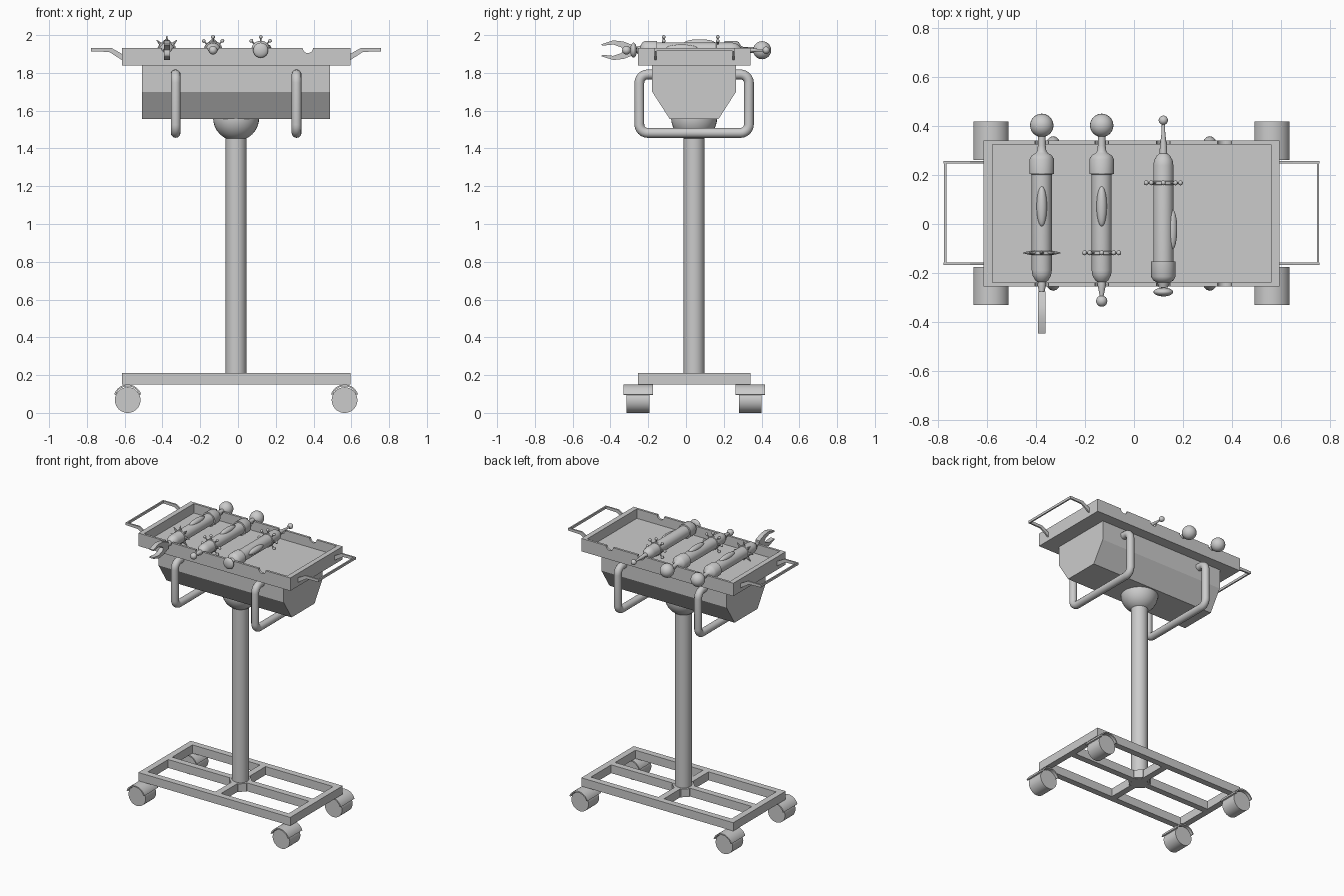
import bpy, bmesh, math
from mathutils import Matrix, Vector

if "Cube" in bpy.data.objects:
    bpy.data.objects.remove(bpy.data.objects["Cube"])

CX, CY = -0.01, 0.043          # centre of the stand
HX, HY = 0.605, 0.298          # half size of tray and base
AXIS_Z = 1.92                  # height of the tool axes


def finish(name, bm, mat=None, smooth=True):
    bmesh.ops.recalc_face_normals(bm, faces=bm.faces)
    me = bpy.data.meshes.new(name)
    bm.to_mesh(me)
    bm.free()
    ob = bpy.data.objects.new(name, me)
    bpy.context.collection.objects.link(ob)
    if mat is not None:
        me.transform(mat)
    if smooth:
        bpy.ops.object.select_all(action='DESELECT')
        ob.select_set(True)
        bpy.context.view_layer.objects.active = ob
        bpy.ops.object.shade_smooth_by_angle(angle=math.radians(35))
    return ob


def add_box(bm, x0, x1, y0, y1, z0, z1):
    m = Matrix.Translation(((x0+x1)/2, (y0+y1)/2, (z0+z1)/2)) @ Matrix.Diagonal((x1-x0, y1-y0, z1-z0, 1))
    bmesh.ops.create_cube(bm, size=1, matrix=m)


def add_prism(bm, pts, axis, a, b):
    # extrude a 2D outline along x (points are y,z) or y (points are x,z)
    put = (lambda p: (a, p[0], p[1])) if axis == 'x' else (lambda p: (p[0], a, p[1]))
    face = bm.faces.new([bm.verts.new(put(p)) for p in pts])
    new = bmesh.ops.extrude_face_region(bm, geom=[face], use_keep_orig=True)['geom']
    shift = Vector((b-a, 0, 0)) if axis == 'x' else Vector((0, b-a, 0))
    bmesh.ops.translate(bm, verts=[v for v in new if isinstance(v, bmesh.types.BMVert)], vec=shift)


def add_ball(bm, pos, radii, seg=24):
    m = Matrix.Translation(pos) @ Matrix.Diagonal((*radii, 1))
    bmesh.ops.create_uvsphere(bm, u_segments=seg, v_segments=seg//2, radius=1, matrix=m)


def add_lathe(bm, prof, n=28):
    # revolve (y, radius) points around the y axis
    rings = [[bm.verts.new((r*math.cos(2*math.pi*i/n), y, r*math.sin(2*math.pi*i/n)))
              for i in range(n)] for y, r in prof]
    for p, q in zip(rings, rings[1:]):
        for i in range(n):
            bm.faces.new((p[i], p[(i+1) % n], q[(i+1) % n], q[i]))
    bm.faces.new(rings[0])
    bm.faces.new(rings[-1])


def arc(cx, cz, r, a0, a1, n):
    return [(cx + r*math.cos(math.radians(a0+(a1-a0)*i/n)),
             cz + r*math.sin(math.radians(a0+(a1-a0)*i/n))) for i in range(n+1)]


X0, X1, Y0, Y1 = CX-HX, CX+HX, CY-HY, CY+HY

# base frame: outer rails and centre cross
bm = bmesh.new()
w = 0.045
for ya in (Y0, CY-w/2, Y1-w):
    e = w if ya == CY-w/2 else 0
    add_box(bm, X0+e, X1-e, ya, ya+w, 0.15, 0.21)
for xa in (X0, CX-w/2, X1-w):
    add_box(bm, xa, xa+w, Y0+w, Y1-w, 0.15, 0.21)
finish("base_frame", bm, smooth=False)
bm = bmesh.new()
bmesh.ops.create_cone(bm, cap_ends=True, segments=8, radius1=0.075, radius2=0.075, depth=0.058,
                      matrix=Matrix.Translation((CX, CY, 0.18)) @ Matrix.Rotation(math.pi/8, 4, 'Z'))
finish("column_foot", bm, smooth=False)

# wheels with curved fenders
for sx in (-1, 1):
    for sy in (-1, 1):
        wx, wy = CX + sx*0.574, CY + sy*0.297
        bm = bmesh.new()
        add_prism(bm, arc(wx, 0.068, 0.068, 0, 352.5, 47), 'y', wy-0.06, wy+0.06)
        finish("wheel", bm)
        bm = bmesh.new()
        outline = arc(wx, 0.075, 0.075, 18, 162, 24) + arc(wx, 0.075, 0.066, 162, 18, 24)
        add_prism(bm, outline, 'y', wy-0.078, wy+0.078)
        finish("fender", bm)

# column and ball joint
bm = bmesh.new()
bmesh.ops.create_cone(bm, cap_ends=True, segments=32, radius1=0.055, radius2=0.055, depth=1.32,
                      matrix=Matrix.Translation((CX, CY, 0.81)))
finish("column", bm)
bm = bmesh.new()
add_ball(bm, (CX, CY, 1.562), (0.122,)*3, 32)
finish("ball_joint", bm)

# tapered housing under the tray
bm = bmesh.new()
half = [(0.222, 1.845), (0.222, 1.70), (0.13, 1.557)]
outline = [(CY+y, z) for y, z in half] + [(CY-y, z) for y, z in reversed(half)]
add_prism(bm, outline, 'x', CX-0.498, CX+0.498)
finish("housing", bm, smooth=False)

# tray: floor, end walls, and long walls with round notches
bm = bmesh.new()
add_box(bm, X0, X1, Y0, Y1, 1.84, 1.865)
for xa in (X0, X1-0.036):
    add_box(bm, xa, xa+0.036, Y0+0.016, Y1-0.016, 1.865, 1.933)
TOOL_X = (-0.377, -0.132, 0.12)
top = [(X0, 1.865), (X0, 1.933)]
for nx in TOOL_X + (0.37,):
    top += arc(nx, 1.933, 0.028, 180, 360, 10)
top += [(X1, 1.933), (X1, 1.865)]
for ya in (Y0, Y1-0.016):
    add_prism(bm, top, 'y', ya, ya+0.016)
finish("tray", bm, smooth=False)

# thin carrying handles at both tray ends
leg = [(0.6, 1.865), (0.6, 1.898), (0.66, 1.932), (0.768, 1.932), (0.768, 1.914), (0.672, 1.911)]
for s, side in ((-1, "left"), (1, "right")):
    bm = bmesh.new()
    for y in (-0.168, 0.247):
        add_prism(bm, [(CX+s*x, z) for x, z in leg], 'y', y, y+0.011)
    xa = CX + s*0.762
    add_box(bm, xa-0.005, xa+0.005, -0.157, 0.247, 1.915, 1.932)
    finish("tray_handle_" + side, bm, smooth=False)

# rounded tube loops around the housing
R = 0.045
ya, yb, za, zb = CY-0.29, CY+0.29, 1.482, 1.792
path = ([(CY-0.2, zb)] + arc(ya+R, zb-R, R, 90, 180, 6) + arc(ya+R, za+R, R, 180, 270, 6)
        + arc(yb-R, za+R, R, 270, 360, 6) + arc(yb-R, zb-R, R, 0, 90, 6) + [(CY+0.2, zb)])
for x in (-0.33, 0.31):
    cu = bpy.data.curves.new("loop_handle", 'CURVE')
    cu.dimensions = '3D'
    cu.bevel_depth = 0.026
    cu.bevel_resolution = 4
    cu.use_fill_caps = True
    sp = cu.splines.new('POLY')
    sp.points.add(len(path)-1)
    for p, (y, z) in zip(sp.points, path):
        p.co = (x, y, z, 1)
    sp.use_smooth = True
    ob = bpy.data.objects.new("loop_handle", cu)
    bpy.context.collection.objects.link(ob)
    bpy.ops.object.select_all(action='DESELECT')
    ob.select_set(True)
    bpy.context.view_layer.objects.active = ob
    bpy.ops.object.convert(target='MESH')

# hand tools lying in the tray
barrel = [(-0.238, 0.016), (-0.23, 0.027), (-0.21, 0.038), (-0.19, 0.041), (0.203, 0.041),
          (0.204, 0.050), (0.265, 0.050), (0.28, 0.042), (0.29, 0.025)]
rod_tail = [(0.298, 0.019), (0.32, 0.016), (0.37, 0.016)]
short_tip = [(-0.30, 0.007), (-0.25, 0.017)]
long_tip = [(-0.37, 0.006), (-0.32, 0.008), (-0.27, 0.014)]
for k, x in enumerate(TOOL_X):
    mat = Matrix.Translation((x, 0, AXIS_Z))
    if k == 2:
        mat = Matrix.Translation((x, 0.05, AXIS_Z)) @ Matrix.Rotation(math.pi, 4, 'Z') @ Matrix.Rotation(math.radians(-75), 4, 'Y')
    bm = bmesh.new()
    add_lathe(bm, (long_tip if k == 2 else short_tip) + barrel + (rod_tail if k < 2 else [(0.31, 0.018)]))
    finish("tool_barrel", bm, mat)

    bm = bmesh.new()
    add_ball(bm, (0, 0.072, 0.037), (0.021, 0.084, 0.021))
    finish("tool_button", bm, mat)

    # ring of studs: spikes on the first tool, ball pins on the others
    bm = bmesh.new()
    add_lathe(bm, [(-0.126, 0.043), (-0.124, 0.046), (-0.112, 0.046), (-0.110, 0.043)])
    for i in range(8):
        rot = Matrix.Translation((0, -0.118, 0)) @ Matrix.Rotation(i*math.pi/4, 4, 'Y')
        tip = 0.002 if k == 0 else 0.004
        bmesh.ops.create_cone(bm, cap_ends=True, segments=8, radius1=0.009 if k == 0 else 0.004, radius2=tip,
                              depth=0.032, matrix=rot @ Matrix.Translation((0, 0, 0.056 if k else 0.060)))
        if k:
            add_ball(bm, rot @ Vector((0, 0, 0.07)), (0.01,)*3, 12)
    finish("tool_stud_ring", bm, mat if k < 2 else mat @ Matrix.Rotation(math.radians(75), 4, 'Y'))

    bm = bmesh.new()
    if k < 2:
        add_ball(bm, (0, 0.403, 0), (0.048,)*3)
    else:
        add_ball(bm, (0, 0.328, 0), (0.04, 0.018, 0.04))
    finish("tool_pommel", bm, mat)

    bm = bmesh.new()
    if k == 1:
        add_ball(bm, (0, -0.315, 0), (0.023,)*3)
    elif k == 2:
        add_ball(bm, (0, -0.374, 0), (0.019,)*3)
    else:
        # two-jaw gripper
        jaw = [(-0.275, 0.0), (-0.275, 0.024), (-0.33, 0.046), (-0.385, 0.052), (-0.447, 0.032),
               (-0.445, 0.024), (-0.385, 0.030), (-0.345, 0.016), (-0.33, 0.0)]
        for s in (-1, 1):
            add_prism(bm, [(y, s*z) for y, z in jaw], 'x', -0.016, 0.016)
    finish("tool_tip", bm, mat)
